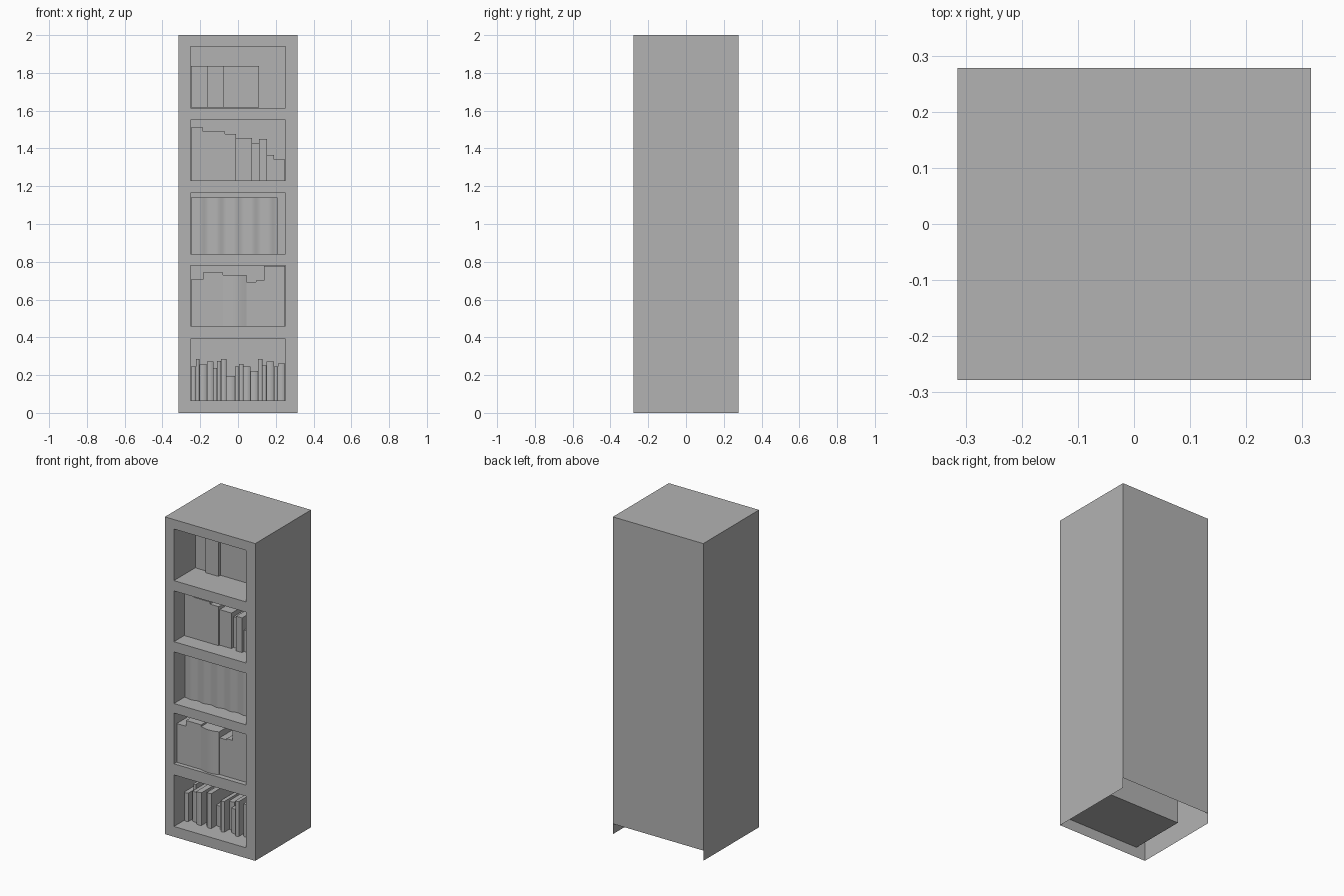
import bpy, bmesh, math
from mathutils import Vector

if "Cube" in bpy.data.objects:
    bpy.data.objects.remove(bpy.data.objects["Cube"])

W, D, H = 0.315, 0.278, 2.0       # half width, half depth, height
NW, NICHE_BACK = 0.252, 0.087     # niche half width, niche rear plane
NICHES = [(0.065, 0.39), (0.46, 0.78), (0.84, 1.165), (1.23, 1.55), (1.615, 1.94)]

grey = bpy.data.materials.new("plain grey")
grey.use_nodes = True
grey.diffuse_color = (0.45, 0.45, 0.45, 1)
grey.node_tree.nodes["Principled BSDF"].inputs["Base Color"].default_value = (0.45, 0.45, 0.45, 1)
grey.node_tree.nodes["Principled BSDF"].inputs["Roughness"].default_value = 0.8


def finish(name, bm):
    mesh = bpy.data.meshes.new(name)
    bm.to_mesh(mesh)
    bm.free()
    mesh.materials.append(grey)
    obj = bpy.data.objects.new(name, mesh)
    bpy.context.collection.objects.link(obj)
    return obj


def plate(bm, axis, at, a, b, facing):
    """Rectangle across one axis; a and b are ranges on the other two axes."""
    pts = []
    for u, v in ((a[0], b[0]), (a[1], b[0]), (a[1], b[1]), (a[0], b[1])):
        p = [u, v]
        p.insert(axis, at)
        pts.append(bm.verts.new(p))
    face = bm.faces.new(pts)
    face.normal_update()
    if face.normal[axis] * facing < 0:
        face.normal_flip()


# Cabinet: open-bottomed shell with a raised back panel
bm = bmesh.new()
for side in (-1, 1):
    plate(bm, 0, side * W, (-D, D), (0, H), side)
    plate(bm, 1, -D, sorted((side * NW, side * W)), (0, H), -1)
plate(bm, 2, H, (-W, W), (-D, D), 1)
plate(bm, 1, D, (-W, W), (NICHES[0][0], H), 1)

# Front rails between the niches
levels = [0] + [z for niche in NICHES for z in niche] + [H]
for low, high in zip(levels[::2], levels[1::2]):
    plate(bm, 1, -D, (-NW, NW), (low, high), -1)

# Recessed niches
for low, high in NICHES:
    depth = (-D, NICHE_BACK)
    plate(bm, 1, NICHE_BACK, (-NW, NW), (low, high), -1)
    plate(bm, 2, low, (-NW, NW), depth, 1)
    plate(bm, 2, high, (-NW, NW), depth, -1)
    for side in (-1, 1):
        plate(bm, 0, side * NW, depth, (low, high), -side)
bmesh.ops.remove_doubles(bm, verts=bm.verts, dist=0.0001)
finish("cabinet", bm)

books = []


def book(name, x0, x1, z0, z1, inset, bulge=0.0, waves=1):
    """Block whose front edge follows a rounded or wavy outline."""
    bm = bmesh.new()
    steps = 10 * waves if bulge else 1
    outline = [(x1, NICHE_BACK - 0.001), (x0, NICHE_BACK - 0.001)]
    for i in range(steps + 1):
        t = i / steps
        if waves > 1:
            swell = math.sin(math.pi * waves * t) ** 2
        else:
            swell = math.sin(math.pi * t)
        outline.append((x0 + (x1 - x0) * t, -D + inset - bulge * swell))
    base = bm.faces.new([bm.verts.new((x, y, z0 + 0.001)) for x, y in outline])
    top = bmesh.ops.extrude_face_region(bm, geom=[base])["geom"]
    bmesh.ops.translate(bm, vec=Vector((0, 0, z1 - z0 - 0.001)),
                        verts=[g for g in top if isinstance(g, bmesh.types.BMVert)])
    bmesh.ops.recalc_face_normals(bm, faces=bm.faces)
    books.append(finish(name, bm))


def row(name, floor, start, items):
    """Stand books side by side: each item is right edge, top, inset, bulge."""
    x = start
    for i, (end, top, inset, bulge) in enumerate(items):
        book(f"{name}_{i + 1}", x, end, floor, top, inset, bulge)
        x = end


# Top shelf: three volumes of one height, set far back
row("top_shelf_book", NICHES[4][0], -0.25, [
    (-0.165, 1.837, 0.21, 0), (-0.075, 1.837, 0.19, 0), (0.11, 1.837, 0.21, 0)])

# Fourth shelf: books descending in height
row("fourth_shelf_book", NICHES[3][0], -0.25, [
    (-0.185, 1.512, 0.10, 0), (-0.07, 1.49, 0.10, 0), (-0.01, 1.477, 0.10, 0),
    (0.073, 1.455, 0.11, 0), (0.112, 1.425, 0.13, 0), (0.153, 1.45, 0.10, 0),
    (0.19, 1.365, 0.12, 0), (0.25, 1.342, 0.12, 0)])

# Middle shelf: one set with softly rounded spines
book("middle_shelf_set", -0.25, 0.21, NICHES[2][0], 1.14, 0.105, 0.01, 5)

# Second shelf: large volumes close to the front
row("second_shelf_book", NICHES[1][0], -0.25, [
    (-0.185, 0.705, 0.025, 0), (-0.08, 0.742, 0.025, 0), (0.045, 0.731, 0.025, 0.012),
    (0.095, 0.692, 0.03, 0), (0.137, 0.70, 0.03, 0), (0.25, 0.778, 0.03, 0)])

# Bottom shelf: many thin books at uneven depths
edges_tops = [(-0.222, 0.245), (-0.205, 0.285), (-0.165, 0.256), (-0.13, 0.272),
              (-0.11, 0.237), (-0.09, 0.275), (-0.06, 0.286), (-0.016, 0.196),
              (0.005, 0.245), (0.03, 0.26), (0.065, 0.246), (0.107, 0.222),
              (0.13, 0.286), (0.15, 0.25), (0.19, 0.272), (0.212, 0.246), (0.25, 0.262)]
row("bottom_shelf_book", NICHES[0][0], -0.25, [
    (x, top, (0.10, 0.15, 0.12)[i % 3], 0.005) for i, (x, top) in enumerate(edges_tops)])

# Smooth the rounded spines, keeping corners crisp
bpy.ops.object.select_all(action='DESELECT')
for obj in books:
    obj.select_set(True)
bpy.context.view_layer.objects.active = books[0]
bpy.ops.object.shade_smooth_by_angle(angle=math.radians(35))
